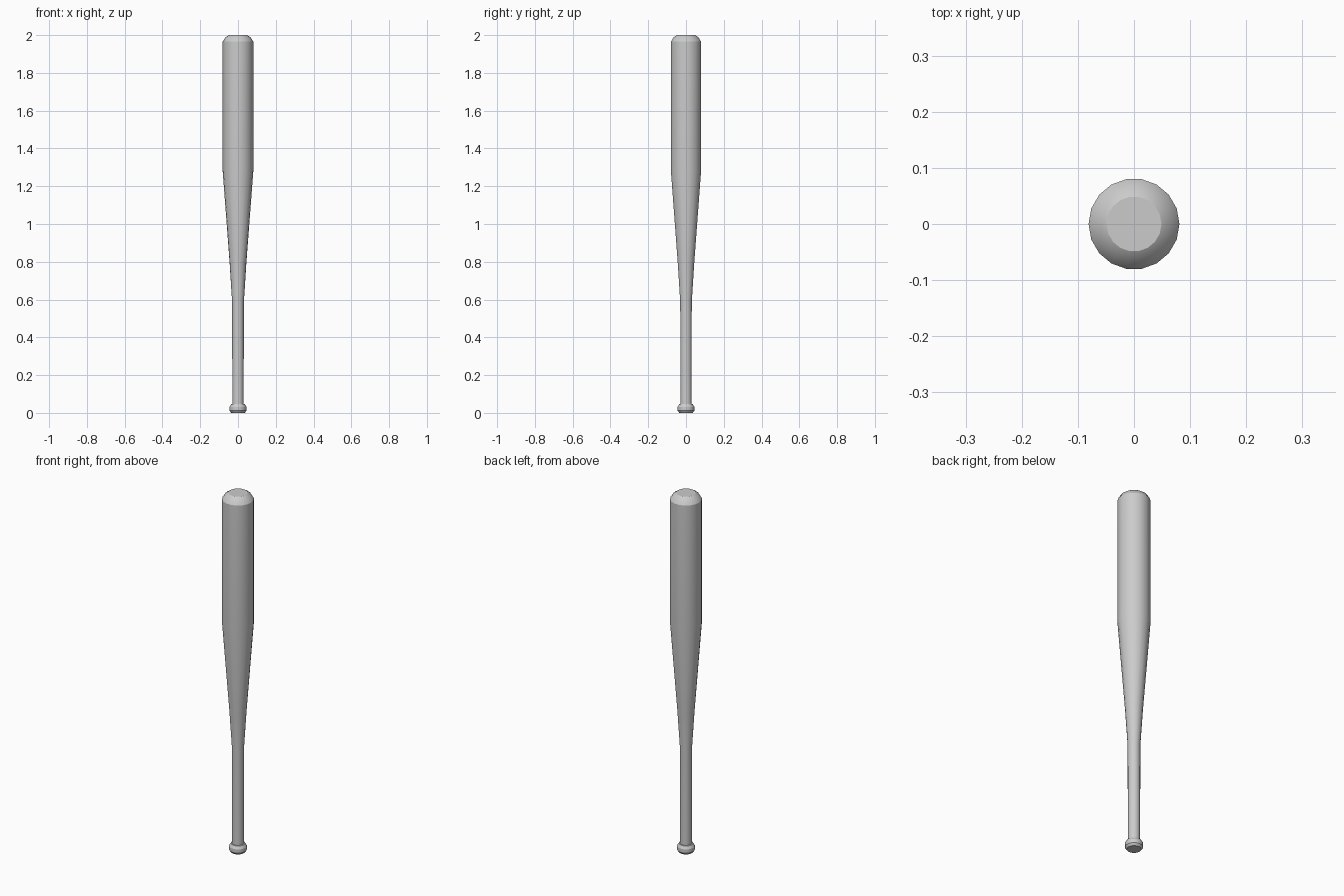
import bpy, bmesh
from math import cos, sin, tau, radians

if "Cube" in bpy.data.objects:
    bpy.data.objects.remove(bpy.data.objects["Cube"])

SIDES = 18

# Half profile (radius, height): knob, handle, taper, barrel, rounded tip
profile = [
    (0.036, 0.0), (0.045, 0.012), (0.045, 0.032), (0.036, 0.047), (0.030, 0.048),
    (0.031, 0.585), (0.044, 0.79), (0.081, 1.28),
    (0.081, 1.965), (0.067, 1.988), (0.049, 2.0),
]

bm = bmesh.new()
rings = [[bm.verts.new((r * cos(tau * i / SIDES), r * sin(tau * i / SIDES), z))
          for i in range(SIDES)] for r, z in profile]

# Walls between neighbouring rings
for low, high in zip(rings, rings[1:]):
    for i in range(SIDES):
        j = (i + 1) % SIDES
        bm.faces.new((low[i], low[j], high[j], high[i]))

# Flat end caps
bm.faces.new(rings[0][::-1])
bm.faces.new(rings[-1])

mesh = bpy.data.meshes.new("bat")
bm.to_mesh(mesh)
bm.free()
bat = bpy.data.objects.new("bat", mesh)
bpy.context.collection.objects.link(bat)

# Smooth body with crisp knob and tip edges
bpy.context.view_layer.objects.active = bat
bat.select_set(True)
bpy.ops.object.shade_smooth_by_angle(angle=radians(25))
